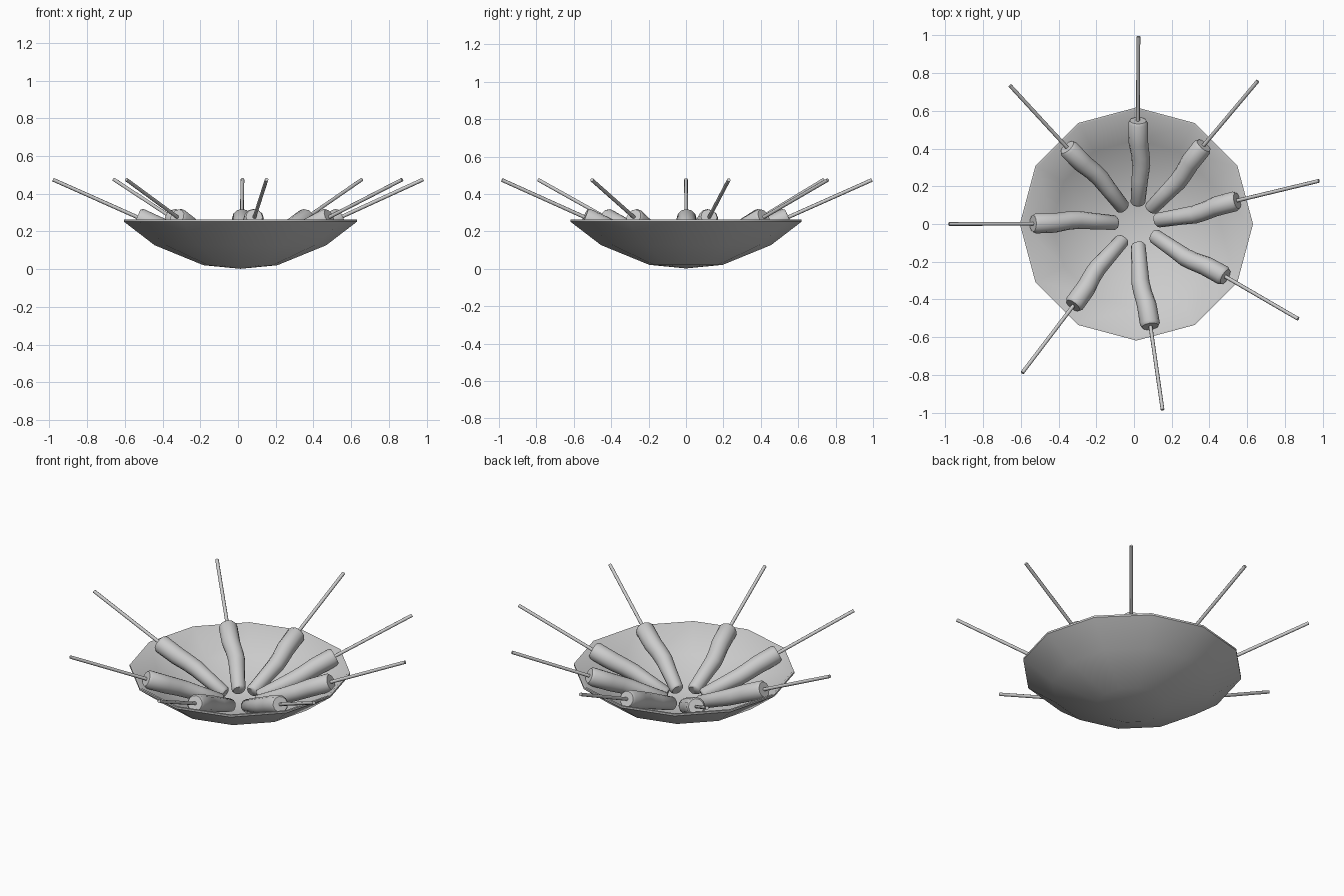
import bpy, bmesh
from math import sin, cos, radians, pi
from mathutils import Vector, Matrix

if "Cube" in bpy.data.objects:
    bpy.data.objects.remove(bpy.data.objects["Cube"])

CENTRE = Vector((0.013, 0, 0))
TILT = radians(24)


def finish(bm, name, angle):
    bmesh.ops.recalc_face_normals(bm, faces=bm.faces)
    me = bpy.data.meshes.new(name)
    bm.to_mesh(me)
    bm.free()
    ob = bpy.data.objects.new(name, me)
    bpy.context.collection.objects.link(ob)
    bpy.ops.object.select_all(action='DESELECT')
    ob.select_set(True)
    bpy.context.view_layer.objects.active = ob
    bpy.ops.object.shade_smooth_by_angle(angle=radians(angle))
    return ob


def skin(bm, rings):
    for a, b in zip(rings, rings[1:]):
        n = len(a)
        for i in range(n):
            j = (i + 1) % n
            bm.faces.new((a[i], a[j], b[j], b[i]))


def fan(bm, ring, point):
    c = bm.verts.new(point)
    for i in range(len(ring)):
        bm.faces.new((ring[i - 1], ring[i], c))


def tilted_tube(name, stations, sides, heading, angle):
    """stations: (outward distance, sideways offset, radius) along the tilted axis"""
    bm = bmesh.new()
    out = Vector((cos(TILT), 0, sin(TILT)))
    up = Vector((-sin(TILT), 0, cos(TILT)))
    side = Vector((0, -1, 0))
    base = Vector((0.1, 0, 0.077))
    turn = Matrix.Translation(CENTRE) @ Matrix.Rotation(radians(heading), 4, 'Z')
    rings, mids = [], []
    for r, off, rad in stations:
        c = base + out * ((r - 0.1) / cos(TILT)) + side * off
        mids.append(turn @ c)
        rings.append([bm.verts.new(turn @ (c + rad * (side * cos(2 * pi * k / sides)
                      + up * sin(2 * pi * k / sides)))) for k in range(sides)])
    skin(bm, rings)
    fan(bm, rings[0], mids[0])
    fan(bm, rings[-1], mids[-1])
    return finish(bm, name, angle)


# Shallow twelve-sided bowl: outer wall, rim, inner wall
profile = [(0.196, 0.021), (0.455, 0.127), (0.618, 0.252), (0.618, 0.263),
           (0.606, 0.263), (0.446, 0.139), (0.193, 0.034)]
bm = bmesh.new()
rings = [[bm.verts.new(CENTRE + Vector((r * cos(k * pi / 6), r * sin(k * pi / 6), z)))
          for k in range(12)] for r, z in profile]
skin(bm, rings)
fan(bm, rings[0], CENTRE + Vector((0, 0, 0.002)))
fan(bm, rings[-1], CENTRE + Vector((0, 0, 0.016)))
finish(bm, "bowl", 40)

# Bent sausages, each on a thin stick, spread around the bowl
sausage = [(0.105, 0.006, 0.030), (0.115, 0.007, 0.039), (0.24, 0.016, 0.044),
           (0.31, 0.022, 0.048), (0.36, 0.018, 0.049), (0.43, 0.006, 0.052),
           (0.535, 0.003, 0.053), (0.548, 0.003, 0.044)]
stick = [(0.50, 0.002, 0.010), (0.994, 0.0, 0.010)]
for n, heading in enumerate((13.3, 49.7, 89.4, 132.4, 180, 232.5, 278, 329.6), 1):
    tilted_tube(f"sausage_{n}", sausage, 12, heading, 50)
    tilted_tube(f"stick_{n}", stick, 8, heading, 50)
